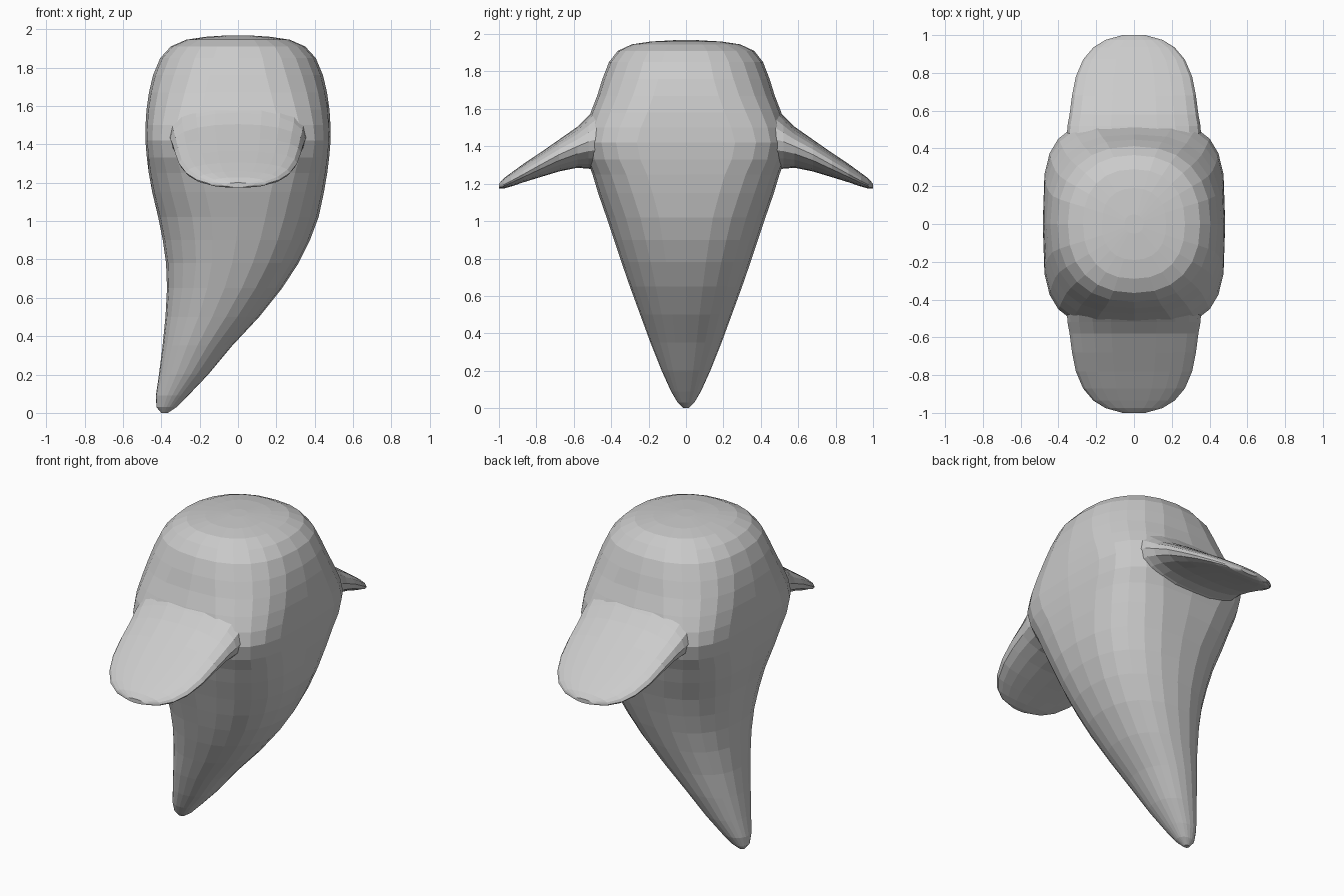
import bpy, bmesh
from math import cos, sin, pi, copysign


def power(v, p):
    return copysign(abs(v) ** p, v)


def loft(name, rings):
    """Skin a list of closed rings and cap both ends."""
    bm = bmesh.new()
    loops = [[bm.verts.new(p) for p in ring] for ring in rings]
    n = len(loops[0])
    for a, b in zip(loops, loops[1:]):
        for i in range(n):
            j = (i + 1) % n
            bm.faces.new((a[i], a[j], b[j], b[i]))
    bm.faces.new(loops[0])
    bm.faces.new(loops[-1])
    bmesh.ops.recalc_face_normals(bm, faces=bm.faces)
    mesh = bpy.data.meshes.new(name)
    bm.to_mesh(mesh)
    bm.free()
    ob = bpy.data.objects.new(name, mesh)
    bpy.context.collection.objects.link(ob)
    return ob


# Body: z, left x, right x, half depth in y, squareness of the section
BODY = [
    (0.0, -0.40, -0.365, 0.015, 2.2), (0.03, -0.425, -0.32, 0.045, 2.2),
    (0.09, -0.428, -0.26, 0.08, 2.2), (0.2, -0.412, -0.155, 0.13, 2.2),
    (0.35, -0.393, -0.03, 0.19, 2.2), (0.5, -0.378, 0.11, 0.245, 2.2),
    (0.65, -0.37, 0.23, 0.30, 2.25), (0.78, -0.375, 0.315, 0.345, 2.3),
    (0.9, -0.392, 0.375, 0.385, 2.4), (1.02, -0.416, 0.42, 0.425, 2.5),
    (1.15, -0.447, 0.448, 0.47, 2.8), (1.25, -0.465, 0.465, 0.50, 3.1),
    (1.33, -0.475, 0.475, 0.53, 3.5), (1.42, -0.483, 0.483, 0.545, 3.7),
    (1.50, -0.482, 0.482, 0.535, 3.4), (1.58, -0.477, 0.477, 0.51, 3.0),
    (1.67, -0.464, 0.464, 0.475, 2.7), (1.76, -0.443, 0.443, 0.447, 2.45),
    (1.85, -0.405, 0.405, 0.412, 2.35), (1.91, -0.35, 0.35, 0.365, 2.3),
    (1.945, -0.27, 0.27, 0.29, 2.3), (1.96, -0.17, 0.17, 0.19, 2.3),
    (1.968, -0.05, 0.05, 0.05, 2.3),
]
SIDES = 24
rings = []
for z, x0, x1, d, n in BODY:
    p = 2 / n
    rings.append([((x0 + x1) / 2 + (x1 - x0) / 2 * power(cos(a), p), d * power(sin(a), p), z)
                  for a in (2 * pi * i / SIDES for i in range(SIDES))])
body = loft("body", rings)

# Fin: y, half width, edge z, top z, bottom z
FIN = [
    (0.25, 0.33, 1.44, 1.66, 1.26), (0.40, 0.35, 1.44, 1.65, 1.26),
    (0.47, 0.355, 1.44, 1.62, 1.265), (0.52, 0.352, 1.425, 1.565, 1.28),
    (0.58, 0.341, 1.40, 1.505, 1.285), (0.68, 0.328, 1.355, 1.435, 1.265),
    (0.78, 0.308, 1.30, 1.365, 1.235), (0.87, 0.27, 1.25, 1.305, 1.207),
    (0.935, 0.215, 1.215, 1.258, 1.185), (0.975, 0.15, 1.195, 1.228, 1.174),
    (1.0, 0.06, 1.187, 1.20, 1.175),
]


def fin_rings(side):
    out = []
    for y, w, e, t, b in FIN:
        ring = []
        for i in range(20):
            a = 2 * pi * i / 20
            s = sin(a)
            ring.append((w * power(cos(a), 0.9), side * y,
                         e + ((t - e) if s > 0 else (e - b)) * power(s, 0.9)))
        out.append(ring)
    return out


# Merge front and back fins into the body
for name, side in (("front_fin", -1), ("back_fin", 1)):
    fin = loft(name, fin_rings(side))
    mod = body.modifiers.new(name, 'BOOLEAN')
    mod.operation = 'UNION'
    mod.solver = 'EXACT'
    mod.object = fin
    bpy.context.view_layer.objects.active = body
    bpy.ops.object.modifier_apply(modifier=mod.name)
    bpy.data.objects.remove(fin)
